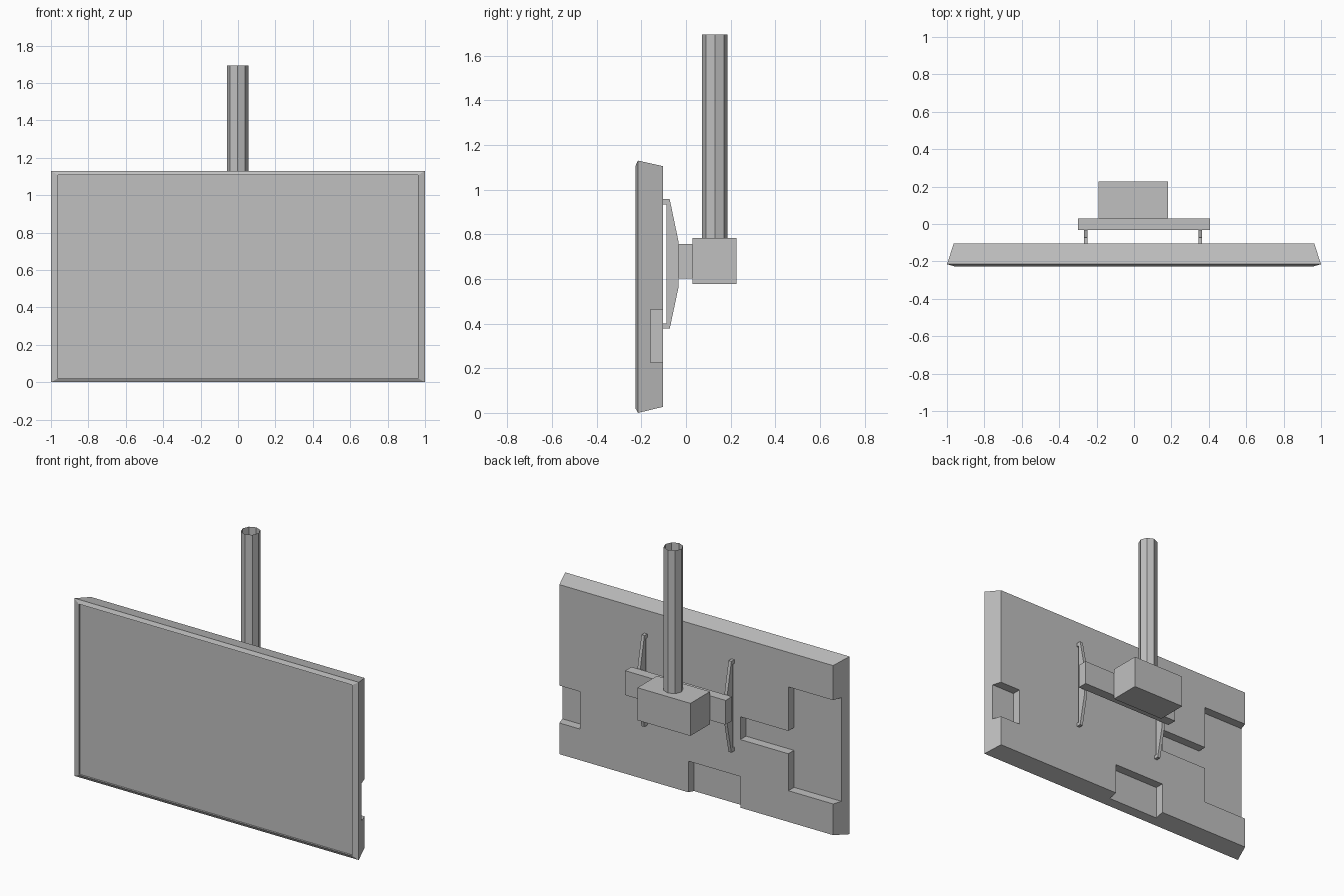
import bpy
import bmesh
from mathutils import Vector, Matrix

if "Cube" in bpy.data.objects:
    bpy.data.objects.remove(bpy.data.objects["Cube"], do_unlink=True)

grey = bpy.data.materials.new("light_grey")
grey.use_nodes = True
grey.diffuse_color = (0.53, 0.53, 0.53, 1)
grey.node_tree.nodes["Principled BSDF"].inputs["Base Color"].default_value = (0.53, 0.53, 0.53, 1)


def finish(name, bm, closed=True):
    if closed:
        bmesh.ops.recalc_face_normals(bm, faces=bm.faces)
    mesh = bpy.data.meshes.new(name)
    bm.to_mesh(mesh)
    bm.free()
    mesh.materials.append(grey)
    obj = bpy.data.objects.new(name, mesh)
    bpy.context.collection.objects.link(obj)
    return obj


def prism(name, profile, start, end, axis):
    """Extrude a flat profile along x (profile in y, z) or y (profile in x, z)."""
    bm = bmesh.new()
    place = (lambda a, b: (start, a, b)) if axis == "x" else (lambda a, b: (a, start, b))
    face = bm.faces.new([bm.verts.new(place(a, b)) for a, b in profile])
    new = bmesh.ops.extrude_face_region(bm, geom=[face])["geom"]
    step = end - start
    shift = Vector((step, 0, 0)) if axis == "x" else Vector((0, step, 0))
    bmesh.ops.translate(bm, vec=shift, verts=[v for v in new if isinstance(v, bmesh.types.BMVert)])
    return finish(name, bm)


def rect(a0, a1, b0, b1):
    return [(a0, b0), (a1, b0), (a1, b1), (a0, b1)]


# Screen panel: rectangles lofted from the back to the recessed display
def panel():
    bm = bmesh.new()
    sections = [  # y, half width, bottom, top
        (-0.103, 0.963, 0.027, 1.105),
        (-0.215, 1.0, 0.0, 1.13),
        (-0.226, 0.962, 0.02, 1.107),
        (-0.214, 0.962, 0.02, 1.107),
    ]
    rings = [[bm.verts.new((x, y, z)) for x, z in rect(-w, w, lo, hi)]
             for y, w, lo, hi in sections]
    for r, s in zip(rings, rings[1:]):
        for i in range(4):
            j = (i + 1) % 4
            bm.faces.new((r[i], r[j], s[j], s[i]))
    bm.faces.new(rings[0])
    bm.faces.new(rings[-1])
    return finish("screen_panel", bm)


screen = panel()

# Connector pockets cut into the back of the panel
pockets = {
    "side_pocket": rect(0.817, 1.1, 0.225, 0.463),
    "bottom_pocket": rect(-0.31, 0.056, -0.1, 0.225),
    "stepped_pocket": [(-1.1, 0.225), (-0.648, 0.225), (-0.648, 0.46), (-0.31, 0.46),
                       (-0.31, 0.605), (-0.648, 0.605), (-0.648, 0.885), (-1.1, 0.885)],
}
for name, outline in pockets.items():
    cutter = prism(name, outline, -0.16, 0.0, "y")
    cutter.hide_render = True
    cut = screen.modifiers.new(name, "BOOLEAN")
    cut.operation = "DIFFERENCE"
    cut.solver = "EXACT"
    cut.object = cutter
    bpy.context.view_layer.objects.active = screen
    bpy.ops.object.modifier_apply(modifier=name)
    bpy.data.objects.remove(cutter, do_unlink=True)

# Bracket arms holding the panel
arm_profile = [(-0.103, 0.377), (-0.073, 0.377), (-0.033, 0.565), (-0.033, 0.765),
               (-0.073, 0.957), (-0.103, 0.957), (-0.103, 0.933), (-0.087, 0.933),
               (-0.087, 0.4), (-0.103, 0.4)]
for name, x in (("right_arm", -0.258), ("left_arm", 0.354)):
    prism(name, arm_profile, x - 0.01, x + 0.01, "x")

# Cross plate and mounting box
prism("cross_plate", rect(-0.3, 0.407, 0.602, 0.757), -0.033, 0.03, "y")
prism("mounting_box", rect(-0.19, 0.183, 0.577, 0.784), 0.03, 0.227, "y")

# Open eight-sided ceiling pole
bm = bmesh.new()
bmesh.ops.create_cone(bm, cap_ends=False, segments=8, radius1=0.057, radius2=0.057,
                      depth=0.91, matrix=Matrix.Translation((-0.002, 0.129, 1.239)))
finish("ceiling_pole", bm, closed=False)
